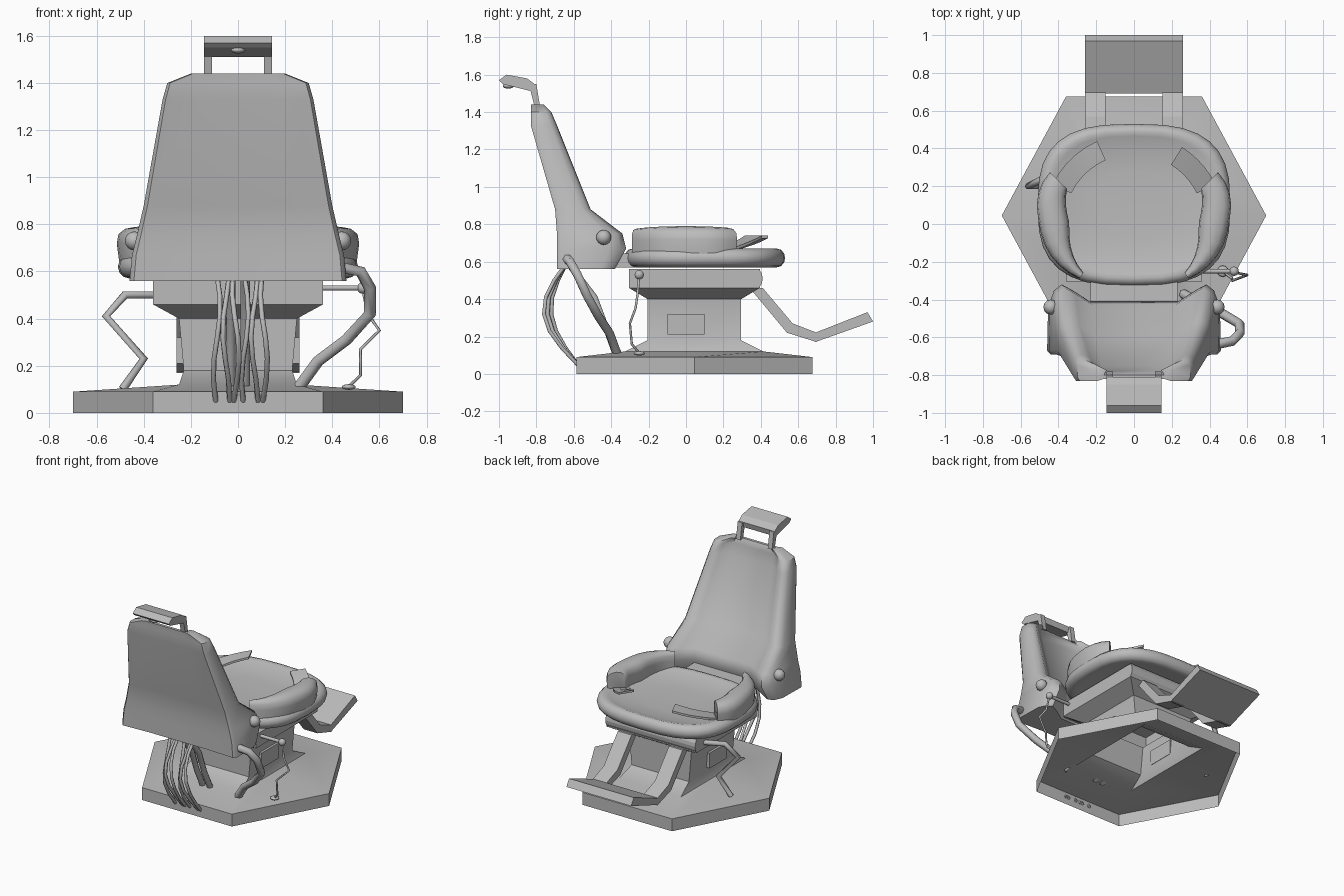
import bpy, bmesh
from math import sin, cos, pi, radians, copysign
from mathutils import Vector

cube = bpy.data.objects.get("Cube")
if cube:
    bpy.data.objects.remove(cube)

grey = bpy.data.materials.new("plain grey")
grey.use_nodes = True
grey.diffuse_color = (.5, .5, .5, 1)
grey.node_tree.nodes["Principled BSDF"].inputs["Base Color"].default_value = grey.diffuse_color
SIDES = (-1, 1)


def add_object(name, data):
    data.materials.append(grey)
    part = bpy.data.objects.new(name, data)
    bpy.context.collection.objects.link(part)


def finish(name, bm, angle):
    """Turn a bmesh into an object, shaded smooth below the given edge angle."""
    bmesh.ops.recalc_face_normals(bm, faces=bm.faces[:])
    for face in bm.faces:
        face.smooth = angle > 0
    for edge in bm.edges:
        edge.smooth = edge.calc_face_angle(pi) < radians(angle)
    mesh = bpy.data.meshes.new(name)
    bm.to_mesh(mesh)
    bm.free()
    add_object(name, mesh)


def loft(name, rings, angle=0, start=True):
    """Skin a row of equal rings and cap the ends."""
    bm = bmesh.new()
    loops = [[bm.verts.new(point) for point in ring] for ring in rings]
    for low, high in zip(loops, loops[1:]):
        for i in range(len(low)):
            bm.faces.new((low[i - 1], low[i], high[i], high[i - 1]))
    if start:
        bm.faces.new(loops[0])
    bm.faces.new(loops[-1])
    finish(name, bm, angle)


def prism(name, profile, left, right):
    """Extrude a side profile of (y, z) points across x."""
    loft(name, [[(x, y, z) for y, z in profile] for x in (left, right)])


def cable(name, radius, *points):
    curve = bpy.data.curves.new(name, "CURVE")
    curve.dimensions = "3D"
    curve.bevel_depth = radius
    curve.bevel_resolution = 1
    curve.use_fill_caps = True
    spline = curve.splines.new("POLY")
    spline.points.add(len(points) - 1)
    for target, point in zip(spline.points, points):
        target.co = (*point, 1)
    add_object(name, curve)


def ball(name, centre, radius, flatness=1):
    bm = bmesh.new()
    bmesh.ops.create_uvsphere(bm, u_segments=12, v_segments=8, radius=radius)
    bmesh.ops.scale(bm, vec=(1, 1, flatness), verts=bm.verts)
    bmesh.ops.translate(bm, vec=centre, verts=bm.verts)
    finish(name, bm, 60)


def mirrored(half):
    return half + [(-x, *rest) for x, *rest in reversed(half)]


# Hollow hexagonal base rising into a rectangular pedestal and seat support
def six_sided(middle, end, depth, z):
    half = [(end, -depth), (middle, 0), (end, depth)]
    return [(x, y + .045, z) for x, y in mirrored(half)]


def rectangle(width, depth, z):
    return six_sided(width, width, depth, z)


loft("base_and_pedestal",
     [six_sided(.7, .36, .63, 0), six_sided(.7, .36, .63, .09), rectangle(.25, .37, .12),
      rectangle(.23, .25, .18), rectangle(.25, .25, .4),
      rectangle(.36, .35, .46), rectangle(.36, .35, .56)], 25, start=False)
nose = [(.38 + .03 * cos(t), .51 + .05 * sin(t)) for t in (i * pi / 6 for i in range(-3, 4))]
prism("support_nose", nose, -.36, .36)
for side in SIDES:
    prism("pedestal_bracket", [(-.1, .21), (.1, .21), (.1, .32), (-.1, .32)], side * .23, side * .26)

# Footrest arms and tilted pad
for side in SIDES:
    prism("footrest_arm", [(.34, .46), (.41, .46), (.57, .27), (.7, .22), (.7, .17), (.54, .22)],
          side * .15, side * .26)
prism("footrest_pad", [(.69, .17), (1, .28), (.97, .33), (.69, .22)], -.26, .26)


# Seat cushion: rounded rim around a shallow dish
def seat_ring(scale, z):
    ring = []
    for i in range(32):
        x, y = (copysign(abs(c) ** .7, c) for c in (cos(i * pi / 16), sin(i * pi / 16)))
        ring.append((x * scale * .51, y * scale * .43 + .1, z))
    return ring


rim = [seat_ring(.9 + .1 * cos(t), .62 + .05 * sin(t)) for t in (i * pi / 6 for i in range(-4, 5))]
loft("seat", rim + [seat_ring(.7, .645), seat_ring(.4, .635)], 50)
prism("seat_rear_bridge", [(-.46, .57), (-.2, .57), (-.2, .64), (-.46, .65)], -.23, .23)

# Curved side bolsters: blunt in front, tapering to a tip behind, wider at the top
for side in SIDES:
    rings = []
    for step in range(11):
        a = radians(-56 + step * 10)
        half_width = .1 * cos(a - .2) ** 1.5
        height = .1 + .06 * cos(a) ** .5
        centre = .1 + .32 * cos(a) + .1 * max(0, sin(a))
        ring = []
        for i in range(9):
            t = i * pi / 8
            reach = half_width * cos(t) * (.7 + .5 * sin(t))
            ring.append((side * (centre + reach * cos(a)), (.33 + reach) * sin(a),
                         .63 + height * abs(sin(t)) ** .6))
        rings.append(ring)
    loft("side_bolster", rings, 60)

# Rising control flaps ahead of the bolsters
for side, sweep in zip(SIDES, (40, 32)):
    rings = []
    for step in range(6):
        a = radians(26 + sweep * step / 5)
        z = .66 + .016 * step
        rings.append([(side * r * cos(a), r * sin(a), z + lift)
                      for r, lift in ((.48, 0), (.37, 0), (.37, -.015), (.48, -.015))])
    loft("control_flap", rings, 30)

# Backrest: each level gives height, back, bolster front and half width
levels = [(.56, -.69, -.38, .46), (.67, -.69, -.32, .45), (.75, -.69, -.34, .43), (.88, -.7, -.51, .4),
          (1.33, -.83, -.69, .32), (1.4, -.83, -.72, .3), (1.44, -.83, -.76, .2)]
rings = []
for z, back, front, width in levels:
    depth = front - back
    panel = max(width * .52, .16)
    rings.append(mirrored([(panel, back + .01, z), (width * .96, back, z), (width, back + .02, z),
                           (width * .99, front - depth / 4, z), (width * .94, front - depth / 12, z),
                           (width * .85, front, z), (width * .72, front - width / 14, z),
                           (panel, front - width / 5, z)]))
loft("backrest", rings, 50)
for side in SIDES:
    ball("hinge_knob", (side * .44, -.44, .73), .04)

# Headrest pad on a two-post frame
for side in SIDES:
    prism("headrest_post", [(-.81, 1.43), (-.78, 1.43), (-.8, 1.55), (-.84, 1.55)], side * .11, side * .145)
prism("headrest_pad", [(-.82, 1.51), (-.81, 1.55), (-.85, 1.58), (-.96, 1.6), (-1, 1.57), (-.98, 1.55)],
      -.145, .145)
ball("headrest_button", (0, -.95, 1.54), .03, .5)

# Thin cables hanging behind, bowed outwards, each with its own sway
for i in range(6):
    x = i * .04 - .09
    bow = .11 + .02 * (i % 3)
    cable("thin_cable", .011, *[(x + .015 * sin(step + i * 2), -.64 + .06 * step / 6 - bow * sin(step * pi / 6),
                                 .59 - .09 * step) for step in range(7)])

# Thick hoses running down to the base
for side in SIDES:
    x = side * .03
    cable("centre_hose", .02, (x, -.65, .62), (x, -.59, .54), (x, -.49, .41), (x, -.43, .25), (x, -.36, .11))
cable("side_hose", .026, (.42, -.64, .62), (.52, -.62, .6), (.56, -.58, .53), (.56, -.53, .42),
      (.46, -.47, .31), (.34, -.41, .22), (.26, -.37, .11))
cable("far_hose", .018, (-.35, .3, .5), (-.48, .24, .5), (-.56, .2, .41), (-.4, .2, .23), (-.49, .18, .1))

# Lever with a hanging wire and foot disc
knob, foot = Vector((.53, -.25, .53)), Vector((.47, -.25, .11))
cable("lever", .012, (.35, -.25, .53), knob)
ball("lever_knob", knob, .025)
cable("lever_wire", .007, knob, (.55, -.26, .42), (.6, -.27, .35), (.52, -.3, .27), (.52, -.29, .16), foot)
ball("wire_foot", foot, .03, .4)
